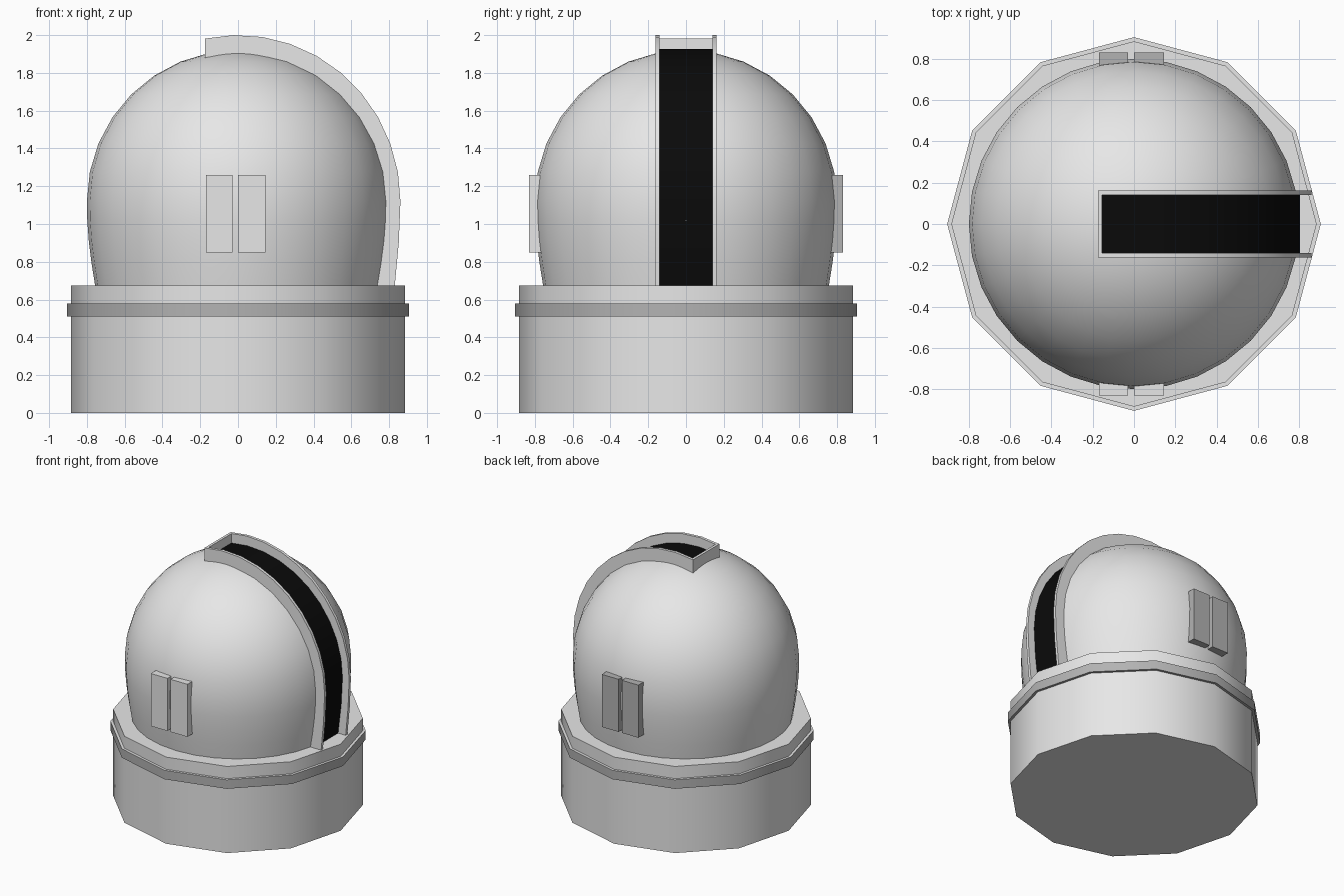
import bpy, bmesh, math
from mathutils import Matrix

if "Cube" in bpy.data.objects:
    bpy.data.objects.remove(bpy.data.objects["Cube"])


def material(name, value):
    m = bpy.data.materials.new(name)
    m.use_nodes = True
    colour = (value, value, value, 1)
    m.diffuse_color = colour
    m.node_tree.nodes["Principled BSDF"].inputs["Base Color"].default_value = colour
    return m


LIGHT = material("light grey", 0.8)
DARK = material("mid grey", 0.45)
BLACK = material("black", 0.003)
CENTRE = 1.12   # height of the dome's equator
FLOOR = 0.675   # top of the drum


def finish(name, bm, mats, smooth=None):
    bmesh.ops.recalc_face_normals(bm, faces=bm.faces)
    mesh = bpy.data.meshes.new(name)
    bm.to_mesh(mesh)
    bm.free()
    for m in mats:
        mesh.materials.append(m)
    ob = bpy.data.objects.new(name, mesh)
    bpy.context.collection.objects.link(ob)
    if smooth:
        bpy.ops.object.select_all(action="DESELECT")
        ob.select_set(True)
        bpy.context.view_layer.objects.active = ob
        bpy.ops.object.shade_smooth_by_angle(angle=math.radians(smooth))
    return ob


def lathe(name, profile, sides, mats, smooth):
    """Revolve (radius, height) points around z."""
    bm = bmesh.new()
    verts = [bm.verts.new((r, 0, z)) for r, z in profile]
    edges = [bm.edges.new(pair) for pair in zip(verts, verts[1:])]
    bmesh.ops.spin(bm, geom=verts + edges, cent=(0, 0, 0), axis=(0, 0, 1),
                   angle=math.tau, steps=sides, use_merge=True)
    bmesh.ops.remove_doubles(bm, verts=bm.verts, dist=0.0005)
    return finish(name, bm, mats, smooth)


def box(name, low, high, mat):
    bm = bmesh.new()
    size = [b - a for a, b in zip(low, high)]
    mid = [(a + b) / 2 for a, b in zip(low, high)]
    bmesh.ops.create_cube(bm, size=1, matrix=Matrix.Translation(mid) @ Matrix.Diagonal((*size, 1)))
    return finish(name, bm, [mat])


def arc(rx, rz, foot, start_x):
    """Points from just past the crown down the left side to the drum."""
    start = math.acos(start_x / rx)
    pts = [(rx * math.cos(start * (1 - i / 10)), CENTRE + rz * math.sin(start * (1 - i / 10)))
           for i in range(11)]
    return pts + [(rx - (rx - foot) * 0.3, 0.9), (foot, FLOOR)]


def arch(name, outer, inner, y0, y1, mat):
    """Solid band between two arcs, from y0 to y1."""
    bm = bmesh.new()
    rows = [[bm.verts.new((p[0], y, p[1])) for p, y in ((o, y0), (o, y1), (i, y1), (i, y0))]
            for o, i in zip(outer, inner)]
    for a, b in zip(rows, rows[1:]):
        for k in range(4):
            n = (k + 1) % 4
            bm.faces.new((a[k], a[n], b[n], b[k]))
    bm.faces.new(rows[0])
    bm.faces.new(rows[-1])
    return finish(name, bm, [mat], 30)


# Twelve-sided drum and its raised band
lathe("drum", [(0, 0), (0.885, 0), (0.885, FLOOR), (0, FLOOR)], 12, [LIGHT], 40)
band = lathe("drum_band", [(0.87, 0.51), (0.905, 0.51), (0.905, 0.58), (0.87, 0.58)],
             12, [LIGHT, DARK], 40)
for face in band.data.polygons:
    face.material_index = 0 if face.normal.z > 0.5 else 1

# Dome: slightly tapered skirt below a hemisphere
skirt = [(0.755, FLOOR - 0.01), (0.775, 0.79), (0.79, 0.91), (0.798, 1.02)]
cap = [(0.8 * math.cos(a), CENTRE + 0.8 * math.sin(a))
       for a in (math.pi / 2 * i / 8 for i in range(9))]
lathe("dome", skirt + cap, 32, [LIGHT], 40)

# Shutter opening with raised rails and an end plate
arch("shutter_opening", arc(0.803, 0.806, 0.765, -0.16), arc(0.77, 0.77, 0.73, -0.16),
     -0.141, 0.141, BLACK)
for side, label in ((1, "back"), (-1, "front")):
    arch(label + "_shutter_rail", arc(0.86, 0.88, 0.83, -0.175), arc(0.76, 0.76, 0.72, -0.175),
         side * 0.14, side * 0.162, LIGHT)
box("shutter_end_plate", (-0.175, -0.162, 1.87), (-0.155, 0.162, 1.983), LIGHT)

# Paired door panels on the front and back
for side, label, mat in ((-1, "front", LIGHT), (1, "back", DARK)):
    for x0, x1, hand in ((-0.17, -0.028, "right"), (0.0, 0.145, "left")):
        y0, y1 = sorted((side * 0.74, side * 0.83))
        box(f"{label}_{hand}_door", (x0, y0, 0.85), (x1, y1, 1.26), mat)
